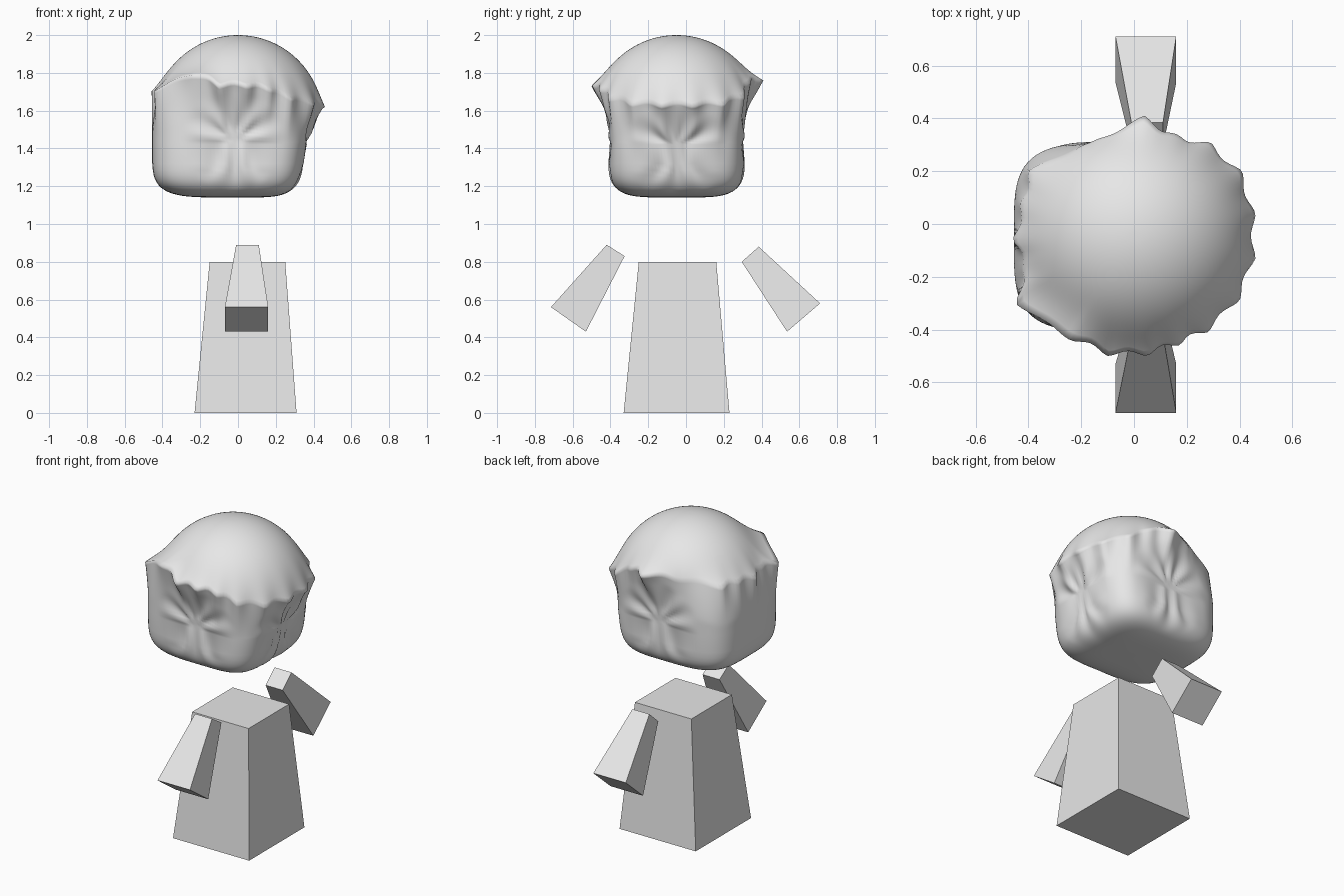
import bpy, bmesh, math
from math import sin, cos, pi

if "Cube" in bpy.data.objects:
    bpy.data.objects.remove(bpy.data.objects["Cube"])

grey = bpy.data.materials.new("light grey")
grey.diffuse_color = (0.8, 0.8, 0.8, 1)
grey.use_nodes = True
grey.node_tree.nodes["Principled BSDF"].inputs["Base Color"].default_value = grey.diffuse_color


def make_object(name, bm):
    bmesh.ops.recalc_face_normals(bm, faces=bm.faces)
    mesh = bpy.data.meshes.new(name)
    bm.to_mesh(mesh)
    bm.free()
    obj = bpy.data.objects.new(name, mesh)
    bpy.context.collection.objects.link(obj)
    mesh.materials.append(grey)
    return obj


def skin(name, rings, ends=True):
    """Join closed rings of points; each end is a flat cap."""
    bm = bmesh.new()
    loops = [[bm.verts.new(p) for p in ring] for ring in rings]
    n = len(loops[0])
    for a, b in zip(loops, loops[1:]):
        for i in range(n):
            j = (i + 1) % n
            bm.faces.new((a[i], a[j], b[j], b[i]))
    bm.faces.new(loops[0])
    bm.faces.new(loops[-1])
    return make_object(name, bm)


# Tapered body block
def rect(x0, x1, y0, y1, z):
    return [(x0, y0, z), (x1, y0, z), (x1, y1, z), (x0, y1, z)]


skin("body", [rect(-0.23, 0.31, -0.33, 0.23, 0), rect(-0.15, 0.25, -0.25, 0.16, 0.8)])


# Tapered arms: each end is an edge pair in (y, z), widened along x
def arm(name, top, bottom):
    def end(edge, x0, x1):
        (ya, za), (yb, zb) = edge
        return [(x0, ya, za), (x1, ya, za), (x1, yb, zb), (x0, yb, zb)]
    skin(name, [end(top, -0.01, 0.11), end(bottom, -0.07, 0.16)])


arm("front_arm", ((-0.42, 0.89), (-0.325, 0.83)), ((-0.715, 0.56), (-0.53, 0.43)))
arm("back_arm", ((0.385, 0.88), (0.295, 0.80)), ((0.71, 0.58), (0.535, 0.43)))

# Head with a scalloped hair cap: positions (x, y, z) of the lock tips
CY, DOME_Z, DOME_R = -0.05, 1.55, 0.45
TIPS = [(0.46, 0.04, 1.62), (0.41, 0.2, 1.63), (0.29, 0.31, 1.67), (0.16, 0.34, 1.75),
        (0.04, 0.41, 1.76), (-0.16, 0.31, 1.75), (-0.40, 0.2, 1.72), (-0.43, 0.08, 1.72),
        (-0.46, -0.06, 1.70), (-0.42, -0.17, 1.72), (-0.45, -0.3, 1.70), (-0.24, -0.44, 1.79),
        (-0.10, -0.5, 1.73), (0.05, -0.5, 1.73), (0.17, -0.46, 1.71), (0.28, -0.41, 1.66),
        (0.40, -0.29, 1.63), (0.46, -0.13, 1.62)]
polar = sorted((math.atan2(y - CY, x) % (2 * pi), math.hypot(x, y - CY), z) for x, y, z in TIPS)
polar = [(polar[-1][0] - 2 * pi,) + polar[-1][1:]] + polar + [(polar[0][0] + 2 * pi,) + polar[0][1:]]


def rim(t):
    """Radius and height of the hair edge, pulled in between the tips."""
    for (t0, r0, z0), (t1, r1, z1) in zip(polar, polar[1:]):
        if t0 <= t <= t1:
            f = (t - t0) / (t1 - t0)
            dip = sin(pi * f) ** 1.5
            return r0 + (r1 - r0) * f - 0.025 * dip, z0 + (z1 - z0) * f + 0.02 * dip


def box(t):
    """Rounded square outline of the lower head."""
    a = 0.36 if cos(t) > 0 else 0.455
    return (abs(cos(t) / a) ** 4 + abs(sin(t) / 0.36) ** 4) ** -0.25


def fan(x, y, z, t):
    """Shallow folds radiating from the middle of the front, back and right faces."""
    if abs(cos(t)) < 0.75:
        u, v = x + 0.02, z - 1.44
    elif cos(t) > 0:
        u, v = y + 0.05, z - 1.40
    else:
        return 0
    d = math.hypot(u, v)
    fade = max(0, 1 - d / 0.27)
    return 0.03 * d * fade * 4 * sin(9 * math.atan2(v, u)) - 0.012 * fade


SEG, UP, MID, LOW = 144, 28, 18, 16
P = 4.5
columns = []
for i in range(SEG):
    t = 2 * pi * i / SEG
    R, zr = rim(t)
    B = box(t)
    phi_rim = math.acos((zr - DOME_Z) / DOME_R)
    profile = []
    # hair dome, flaring to the tips
    for k in range(1, UP + 1):
        f = k / UP
        phi = phi_rim * f
        flare = (R - DOME_R * sin(phi_rim)) * f ** 9
        profile.append((DOME_R * sin(phi) + flare, DOME_Z + DOME_R * cos(phi)))
    # underside of the hair, drawing in to the face
    for k in range(1, MID + 1):
        z = zr + (1.42 - zr) * k / MID
        w = max(0, 1 - (zr - z) / 0.24) ** 1.4
        profile.append((B + (R - B) * w, z))
    # rounded lower head
    for k in range(1, LOW + 1):
        a = pi / 2 * k / LOW * 0.995
        profile.append((B * cos(a) ** (2 / P), 1.42 - 0.28 * sin(a) ** (2 / P)))
    # close the underside
    r_end, z_end = profile[-1]
    profile += [(r_end * f, 1.14) for f in (0.6, 0.25)]
    column = []
    for k, (r, z) in enumerate(profile):
        if k >= UP:
            r += fan(r * cos(t), CY + r * sin(t), z, t)
        # the right side narrows toward the chin
        x = r * cos(t)
        if x > 0 and z < 1.42:
            x *= 1 - 0.1 * (1.42 - z) / 0.28
        column.append((x, CY + r * sin(t), z))
    columns.append(column)

head = skin("head", list(zip(*columns)))
for poly in head.data.polygons:
    poly.use_smooth = True
